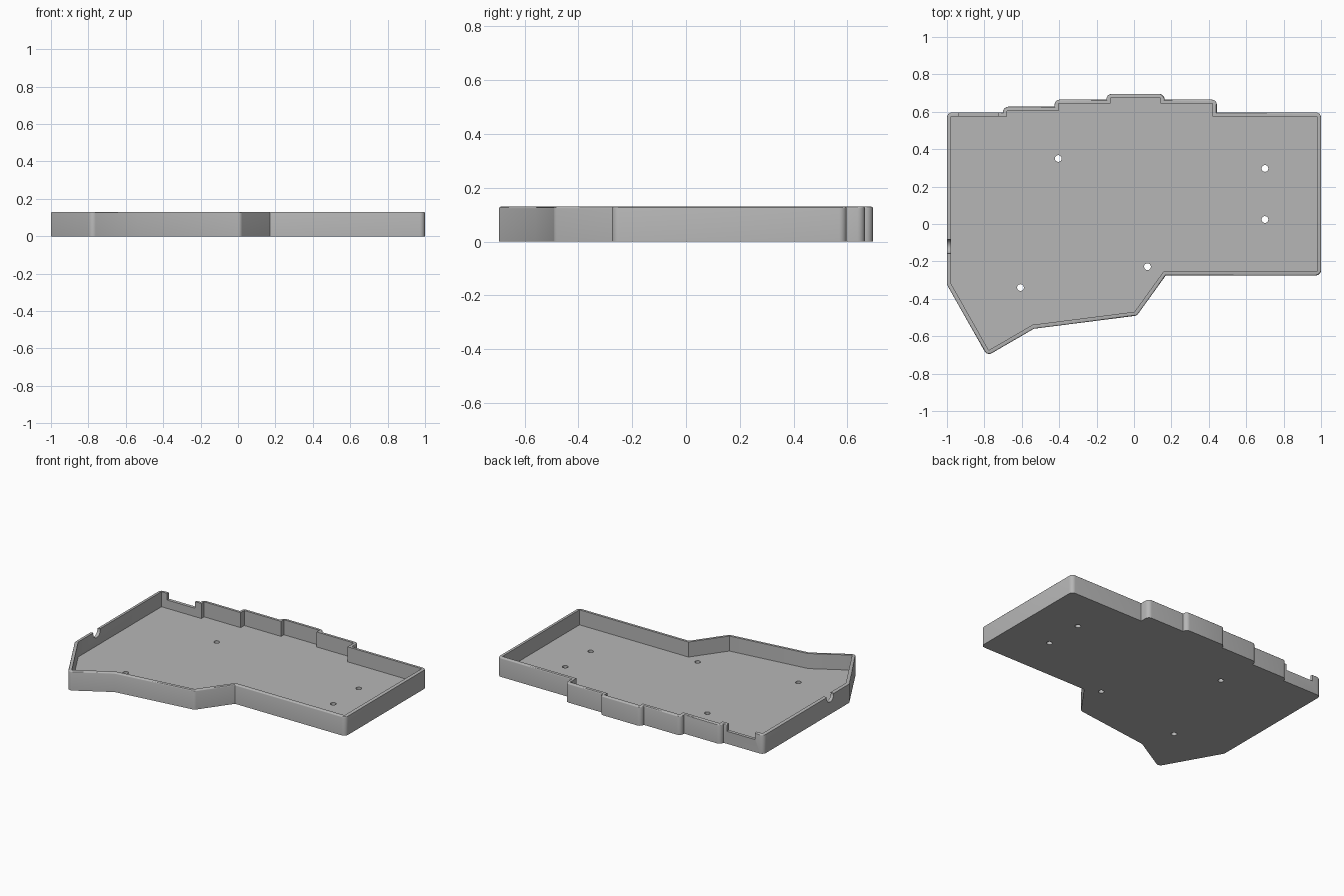
import bpy
import bmesh
from math import radians, tan
from mathutils import Vector, Matrix

if "Cube" in bpy.data.objects:
    bpy.data.objects.remove(bpy.data.objects["Cube"])

HEIGHT, FLOOR, WALL, ROUND = 0.13, 0.028, 0.022, 0.03

# Counter-clockwise tray outline, starting at the front tip
OUTLINE = [(-0.785, -0.705), (-0.535, -0.56), (0.015, -0.49), (0.17, -0.275),
           (1, -0.275), (1, 0.597), (0.443, 0.597), (0.443, 0.665),
           (0.163, 0.665), (0.163, 0.695), (-0.148, 0.695), (-0.148, 0.665),
           (-0.425, 0.665), (-0.425, 0.627), (-0.7, 0.627), (-0.7, 0.597),
           (-1, 0.597), (-1, -0.325)]
SCREWS = [(-0.405, 0.35), (0.7, 0.297), (0.7, 0.024), (0.072, -0.228), (-0.607, -0.34)]

plastic = bpy.data.materials.new("grey plastic")
plastic.use_nodes = True
colour = (0.47, 0.47, 0.47, 1)
plastic.diffuse_color = colour
plastic.node_tree.nodes["Principled BSDF"].inputs["Base Color"].default_value = colour


def corners(points):
    """Each corner with the directions of the edges entering and leaving it."""
    pts = [Vector(p) for p in points]
    for i, p in enumerate(pts):
        yield p, (p - pts[i - 1]).normalized(), (pts[(i + 1) % len(pts)] - p).normalized()


def inset(points, distance):
    result = []
    for p, a, b in corners(points):
        na, nb = Vector((-a.y, a.x)), Vector((-b.y, b.x))
        result.append(p + (na + nb) * distance / (1 + na.dot(nb)))
    return result


def round_convex(points, radius, steps=6):
    result = []
    for p, a, b in corners(points):
        turn = b.angle_signed(a)
        if turn <= 0:
            result.append(p)
            continue
        # Steps of the short upper stairs are lower than the full radius
        r = min(radius, 0.028)
        start = p - a * r * tan(turn / 2)
        centre = start + Vector((-a.y, a.x)) * r
        for k in range(steps + 1):
            spoke = (start - centre).to_3d()
            spoke.rotate(Matrix.Rotation(turn * k / steps, 3, "Z").to_quaternion())
            result.append(centre + spoke.to_2d())
    return result


def make_object(name, bm):
    mesh = bpy.data.meshes.new(name)
    bmesh.ops.recalc_face_normals(bm, faces=bm.faces)
    bm.to_mesh(mesh)
    bm.free()
    mesh.materials.append(plastic)
    obj = bpy.data.objects.new(name, mesh)
    bpy.context.collection.objects.link(obj)
    return obj


def prism(name, points, z0, z1, rim=0):
    bm = bmesh.new()
    base = bm.faces.new([bm.verts.new((p[0], p[1], z0)) for p in points])
    top = bmesh.ops.extrude_face_region(bm, geom=[base], use_keep_orig=True)["geom"]
    bmesh.ops.translate(bm, vec=(0, 0, z1 - z0),
                        verts=[g for g in top if isinstance(g, bmesh.types.BMVert)])
    if rim:
        edges = [e for e in bm.edges if all(v.co.z > z1 - 1e-5 for v in e.verts)]
        bmesh.ops.bevel(bm, geom=edges, offset=rim, segments=3, profile=0.5,
                        affect="EDGES", clamp_overlap=False)
    return make_object(name, bm)


def cylinder(name, radius, depth, matrix):
    bm = bmesh.new()
    bmesh.ops.create_cone(bm, cap_ends=True, segments=32, radius1=radius,
                          radius2=radius, depth=depth, matrix=matrix)
    return make_object(name, bm)


# Solid body with softened top edge
tray = prism("keyboard_case_tray", round_convex(OUTLINE, ROUND), 0, HEIGHT, rim=0.007)

# Pocket, connector slot in the back wall, cable notch in the right wall, screw holes
cutters = [prism("pocket_cutter", inset(OUTLINE, WALL), FLOOR, 0.3)]
slot = [(-0.935, 0.56), (-0.725, 0.56), (-0.725, 0.62), (-0.935, 0.62)]
cutters.append(prism("slot_cutter", slot, 0.085, 0.3))
cutters.append(cylinder("cable_notch_cutter", 0.038, 0.12,
                        Matrix.Translation((-1, -0.12, 0.122)) @ Matrix.Rotation(radians(90), 4, "Y")))
for x, y in SCREWS:
    cutters.append(cylinder("screw_hole_cutter", 0.018, 0.2, Matrix.Translation((x, y, 0))))

bpy.ops.object.select_all(action="DESELECT")
bpy.context.view_layer.objects.active = tray
tray.select_set(True)
for cutter in cutters:
    cutter.hide_render = True
    mod = tray.modifiers.new("cut", "BOOLEAN")
    mod.operation, mod.solver, mod.object = "DIFFERENCE", "EXACT", cutter
    bpy.ops.object.modifier_apply(modifier=mod.name)
    bpy.data.objects.remove(cutter)

bpy.ops.object.shade_smooth_by_angle(angle=radians(30))
